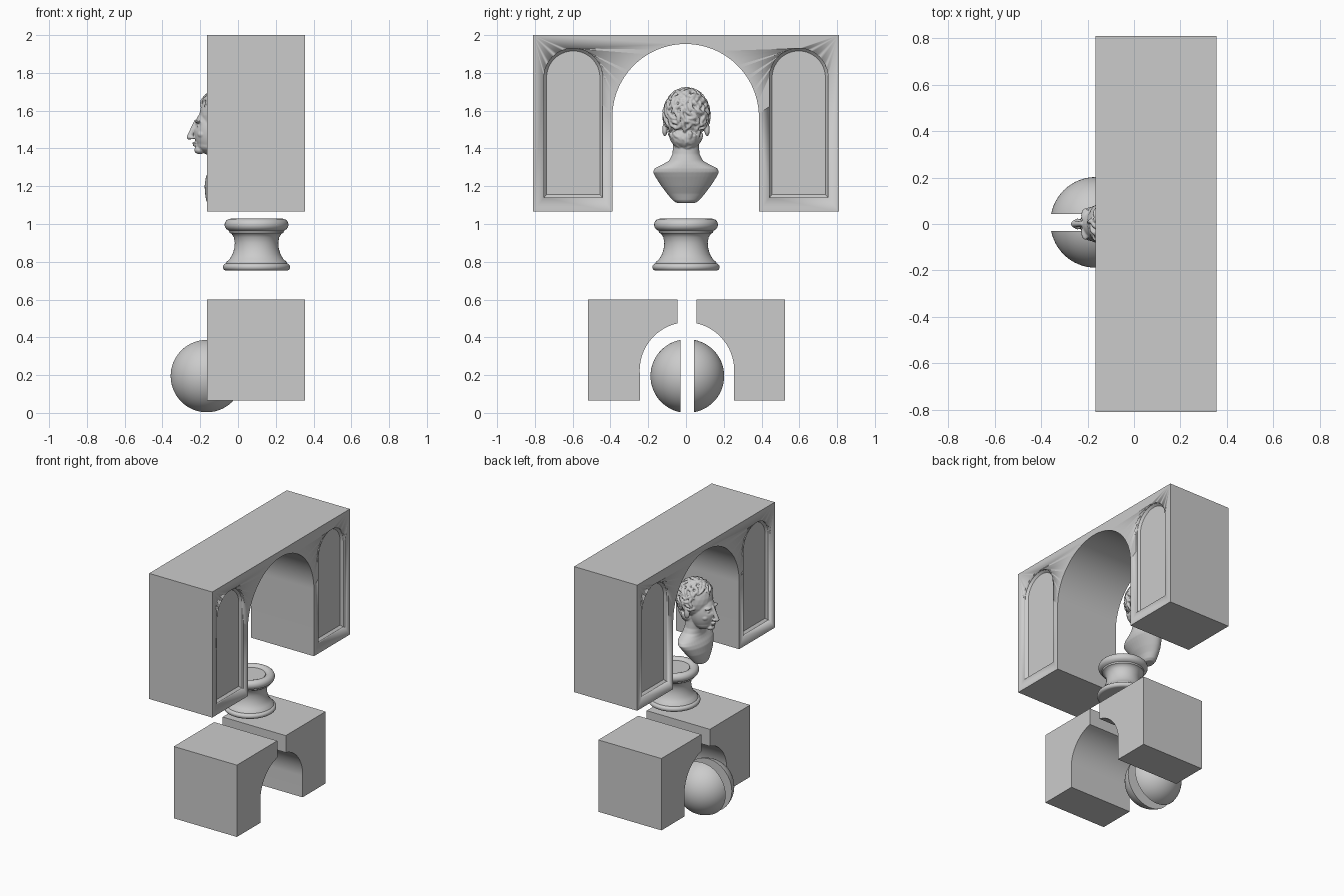
import bpy, bmesh, math, random
from mathutils import Vector, Matrix

if "Cube" in bpy.data.objects:
    bpy.data.objects.remove(bpy.data.objects["Cube"])

random.seed(4)
X0, X1 = -0.165, 0.355


def finish(name, bm, angle=30):
    bmesh.ops.recalc_face_normals(bm, faces=bm.faces)
    me = bpy.data.meshes.new(name)
    bm.to_mesh(me)
    bm.free()
    ob = bpy.data.objects.new(name, me)
    bpy.context.collection.objects.link(ob)
    bpy.ops.object.select_all(action='DESELECT')
    bpy.context.view_layer.objects.active = ob
    ob.select_set(True)
    bpy.ops.object.shade_smooth_by_angle(angle=math.radians(angle))
    return ob


def loft(bm, rings):
    vs = [[bm.verts.new(p) for p in r] for r in rings]
    n = len(vs[0])
    for a, b in zip(vs, vs[1:]):
        for i in range(n):
            bm.faces.new((a[i], a[(i + 1) % n], b[(i + 1) % n], b[i]))
    bm.faces.new(vs[0])
    bm.faces.new(vs[-1])


def arc(cy, cz, r, a0, a1, n):
    return [(cy + r * math.cos(a0 + (a1 - a0) * i / n),
             cz + r * math.sin(a0 + (a1 - a0) * i / n)) for i in range(n + 1)]


def prism(name, profile):
    bm = bmesh.new()
    loft(bm, [[(x, y, z) for y, z in profile] for x in (X0, X1)])
    return finish(name, bm)


# Upper arch block
wall = prism("arch_block", [(0.81, 1.065), (0.81, 2), (-0.81, 2), (-0.81, 1.065), (-0.39, 1.065)]
             + arc(-0.002, 1.565, 0.388, math.pi, 0, 64) + [(0.386, 1.065)])


# Recessed round-topped panels on both faces of both piers
def panel(x, cy, r, bottom):
    pts = [(cy - r, bottom), (cy + r, bottom)] + arc(cy, 1.775, r, 0, math.pi, 32)
    return [(x, y, z) for y, z in pts]


cut = bmesh.new()
for face, d in ((X0, 1), (X1, -1)):
    for cy in (-0.597, 0.597):
        loft(cut, [panel(face - d * 0.02, cy, 0.155, 1.14), panel(face + d * 0.014, cy, 0.155, 1.14),
                   panel(face + d * 0.03, cy, 0.141, 1.155)])
cutter = finish("panel_cutter", cut)
cutter.hide_render = True
mod = wall.modifiers.new("panels", 'BOOLEAN')
mod.object = cutter
mod.operation = 'DIFFERENCE'
mod.solver = 'EXACT'
bpy.context.view_layer.objects.active = wall
bpy.ops.object.modifier_apply(modifier=mod.name)
bpy.data.objects.remove(cutter)

# Split lower arch: two plinth halves
for name, s, cy, inner, outer in (("plinth_left", -1, 0.010, -0.045, -0.52),
                                  ("plinth_right", 1, 0.0, 0.055, 0.525)):
    a_top = math.acos((inner - cy) / 0.255)
    a_end = math.pi if s < 0 else 0
    curve = arc(cy, 0.225, 0.255, a_top, a_end, 32)
    prism(name, [(inner, 0.6)] + curve + [(cy + s * 0.253, 0.065), (outer, 0.065), (outer, 0.6)])

# Split ball
for name, y, clear in (("ball_left_half", -0.03, 1), ("ball_right_half", 0.043, -1)):
    bm = bmesh.new()
    bmesh.ops.create_uvsphere(bm, u_segments=64, v_segments=32, radius=0.195,
                              matrix=Matrix.Translation((-0.165, 0.007, 0.195)))
    bmesh.ops.bisect_plane(bm, geom=bm.verts[:] + bm.edges[:] + bm.faces[:],
                           plane_co=(0, y, 0), plane_no=(0, clear, 0), clear_outer=True)
    bmesh.ops.holes_fill(bm, edges=[e for e in bm.edges if e.is_boundary], sides=0)
    finish(name, bm)

# Turned pedestal for the bust
prof = [(0.17, 0.753)] + arc(0.159, 0.772, 0.019, -math.pi / 2, math.pi / 2, 8) \
    + [(0.162, 0.792), (0.158, 0.80), (0.142, 0.815), (0.127, 0.84), (0.118, 0.87), (0.115, 0.90),
       (0.120, 0.93), (0.132, 0.948), (0.143, 0.953), (0.145, 0.964)] \
    + arc(0.137, 0.996, 0.032, -math.pi / 3, math.pi * 0.95, 14) + [(0.105, 1.012)]
prof[0] = (0.15, 0.753)
bm = bmesh.new()
loft(bm, [[(0.098 + r * math.cos(t * math.tau / 64), r * math.sin(t * math.tau / 64), z)
           for t in range(64)] for r, z in prof])
finish("pedestal", bm, 40)

# Bust, gathered from simple volumes and fused by a remesh
bust = bmesh.new()


def blob(c, r, sub=3):
    return bmesh.ops.create_icosphere(bust, subdivisions=sub, radius=1, matrix=Matrix.Translation(c)
                                      @ Matrix.Diagonal((*r, 1)))["verts"]


# Shoulders and neck: z, centre x, half depth, half width
torso = [(1.112, -0.125, 0.035, 0.05), (1.125, -0.123, 0.046, 0.07), (1.16, -0.118, 0.056, 0.10),
         (1.20, -0.107, 0.07, 0.13), (1.25, -0.09, 0.08, 0.163), (1.275, -0.078, 0.08, 0.175),
         (1.295, -0.07, 0.075, 0.165), (1.315, -0.066, 0.07, 0.125), (1.335, -0.066, 0.067, 0.09),
         (1.37, -0.07, 0.063, 0.072), (1.42, -0.075, 0.065, 0.068), (1.50, -0.08, 0.065, 0.068)]
loft(bust, [[(cx + rx * math.cos(k * math.tau / 40), ry * math.sin(k * math.tau / 40), z)
             for k in range(40)] for z, cx, rx, ry in torso])

# Face with eye sockets pressed in
blob((-0.08, 0.003, 1.575), (0.125, 0.113, 0.133))
for v in blob((-0.14, 0, 1.49), (0.093, 0.083, 0.127), 5):
    for s in (-1, 1):
        d2 = (v.co.y - s * 0.034) ** 2 / 0.02 ** 2 + (v.co.z - 1.519) ** 2 / 0.013 ** 2
        if v.co.x < -0.14:
            v.co.x += 0.016 * math.exp(-d2)
blob((-0.145, 0, 1.42), (0.075, 0.068, 0.047))
blob((-0.203, 0, 1.392), (0.029, 0.033, 0.023))
for i in range(9):
    t = i / 8
    w = 0.010 + 0.006 * t
    blob((-0.224 - 0.032 * t, 0, 1.54 - 0.08 * t), (w, w, 0.014))
blob((-0.226, 0, 1.428), (0.017, 0.026, 0.006))
blob((-0.223, 0, 1.416), (0.017, 0.022, 0.006))
for s in (-1, 1):
    blob((-0.243, s * 0.014, 1.457), (0.014, 0.010, 0.009))
    blob((-0.207, s * 0.034, 1.518), (0.012, 0.016, 0.009))
    blob((-0.210, s * 0.035, 1.543), (0.018, 0.034, 0.009))
    blob((-0.187, s * 0.048, 1.475), (0.028, 0.025, 0.022))
    blob((-0.085, s * 0.112, 1.50), (0.022, 0.014, 0.036))
blob((-0.045, 0, 1.46), (0.073, 0.085, 0.065))

# Hair: tapering curved locks over the scalp and nape
N = 230
for i in range(N):
    h = 1 - 2 * (i + 0.5) / N
    th = i * 2.39996
    q = math.sqrt(1 - h * h)
    n = Vector((q * math.cos(th), q * math.sin(th), h))
    p = Vector((-0.08, 0.003, 1.575)) + Vector((n.x * 0.122, n.y * 0.112, n.z * 0.134))
    if p.z < 1.50:
        p = Vector((-0.045 + n.x * 0.075, n.y * 0.09, 1.40 + 0.1 * (n.z + 1) * 1.6))
    if not (p.z > 1.645 or (p.x > -0.125 and p.z > 1.53) or (p.x > -0.045 and p.z > 1.40)):
        continue
    down = Vector((0.15, 0, -1)) - n * n.dot(Vector((0.15, 0, -1)))
    t = (Matrix.Rotation(random.uniform(-1.1, 1.1), 3, n) @ down).normalized()
    side = n.cross(t) * random.choice((-1, 1))
    for k in range(6):
        u = k / 5
        c = p + t * (0.045 * (u - 0.5)) + side * (0.018 * u * u) + n * (0.009 * math.sin(math.pi * u))
        r = 0.0125 * (1 - 0.5 * u)
        blob(c, (r, r, r), 2)

ob = finish("bust", bust, 180)
rm = ob.modifiers.new("fuse", 'REMESH')
rm.mode = 'VOXEL'
rm.voxel_size = 0.0042
rm.use_smooth_shade = True
sm = ob.modifiers.new("soften", 'SMOOTH')
sm.factor = 0.5
sm.iterations = 3
for m in (rm.name, sm.name):
    bpy.ops.object.modifier_apply(modifier=m)
